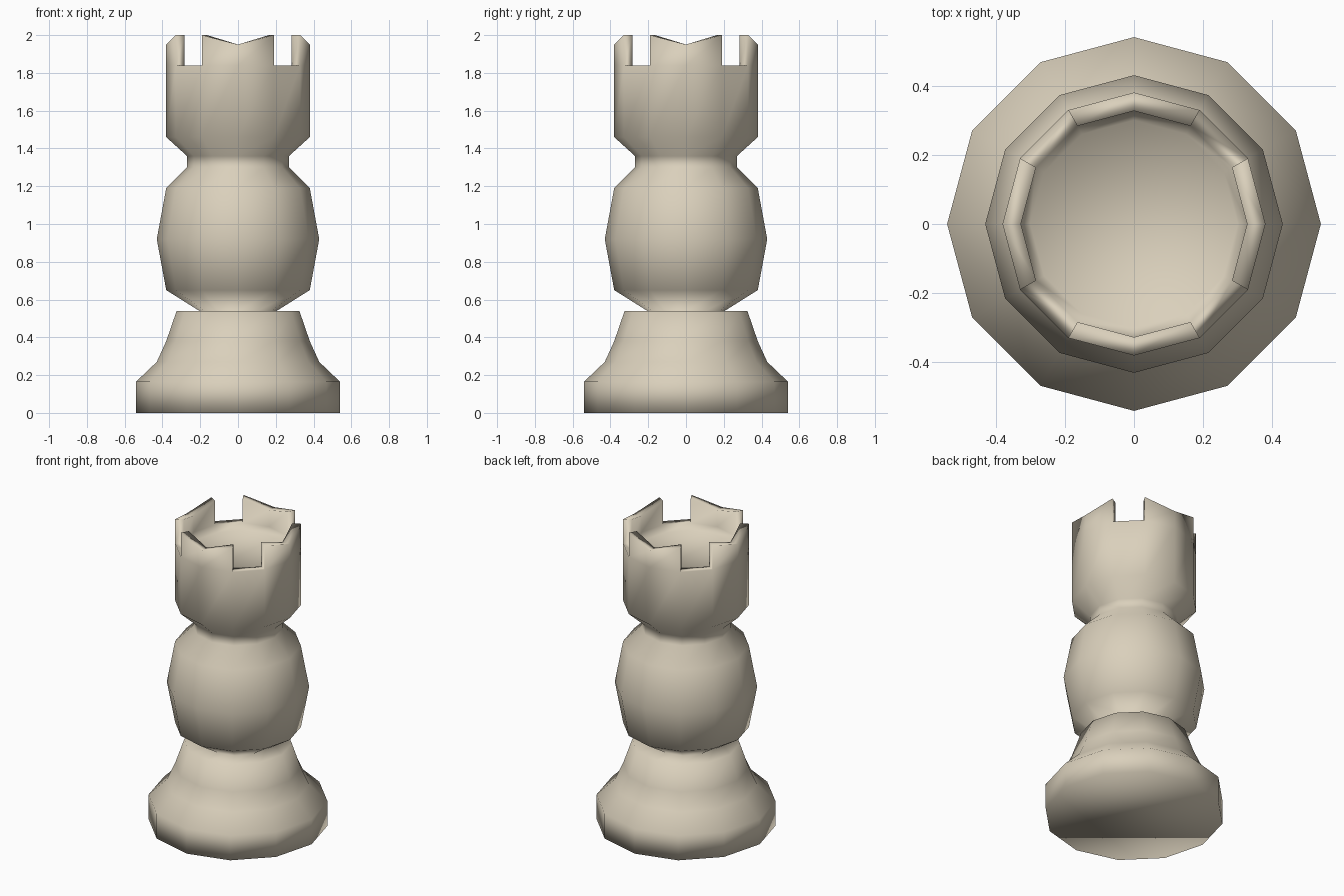
import bpy, bmesh, math

if "Cube" in bpy.data.objects:
    bpy.data.objects.remove(bpy.data.objects["Cube"])

SIDES = 12
ivory = bpy.data.materials.new("ivory")
ivory.diffuse_color = (0.70, 0.63, 0.50, 1)
ivory.use_nodes = True
ivory.node_tree.nodes["Principled BSDF"].inputs["Base Color"].default_value = ivory.diffuse_color


def add_ring(bm, radius, z):
    return [bm.verts.new((radius * math.cos(math.tau * i / SIDES),
                          radius * math.sin(math.tau * i / SIDES), z))
            for i in range(SIDES)]


def lathe(bm, profile):
    """Twelve-sided closed solid; returns the list of face bands."""
    rings = [add_ring(bm, r, z) for r, z in profile]
    bands = []
    for a, b in zip(rings, rings[1:]):
        bands.append([bm.faces.new((a[i], a[(i + 1) % SIDES],
                                    b[(i + 1) % SIDES], b[i]))
                      for i in range(SIDES)])
    bm.faces.new(rings[0][::-1])
    bm.faces.new(rings[-1])
    return bands


# Whole turned piece: foot, ledge, rounded body, neck, crown, sunken top
profile = [
    (0.54, 0.0), (0.54, 0.165), (0.43, 0.27), (0.38, 0.38), (0.325, 0.54),
    (0.205, 0.54), (0.38, 0.65), (0.43, 0.92), (0.38, 1.19),
    (0.27, 1.30), (0.27, 1.36), (0.38, 1.46),
    (0.38, 1.84), (0.327, 1.84), (0.30, 1.80),
]
RIM_BAND = 12

bm = bmesh.new()
bands = lathe(bm, profile)

# Four battlements, each two segments wide, with tops dipping in the middle
raised = [f for i, f in enumerate(bands[RIM_BAND]) if i % 3 != 1]
result = bmesh.ops.extrude_face_region(bm, geom=raised)
bmesh.ops.delete(bm, geom=[f for f in raised if f.is_valid], context='FACES_ONLY')
for v in result["geom"]:
    if isinstance(v, bmesh.types.BMVert):
        on_axis = min(abs(v.co.x), abs(v.co.y)) < 0.01
        v.co.z = 1.95 if on_axis else 2.0

bmesh.ops.recalc_face_normals(bm, faces=bm.faces[:])
for f in bm.faces:
    f.smooth = True

mesh = bpy.data.meshes.new("castle_tower_piece")
bm.to_mesh(mesh)
bm.free()
mesh.materials.append(ivory)
piece = bpy.data.objects.new("castle_tower_piece", mesh)
bpy.context.collection.objects.link(piece)
